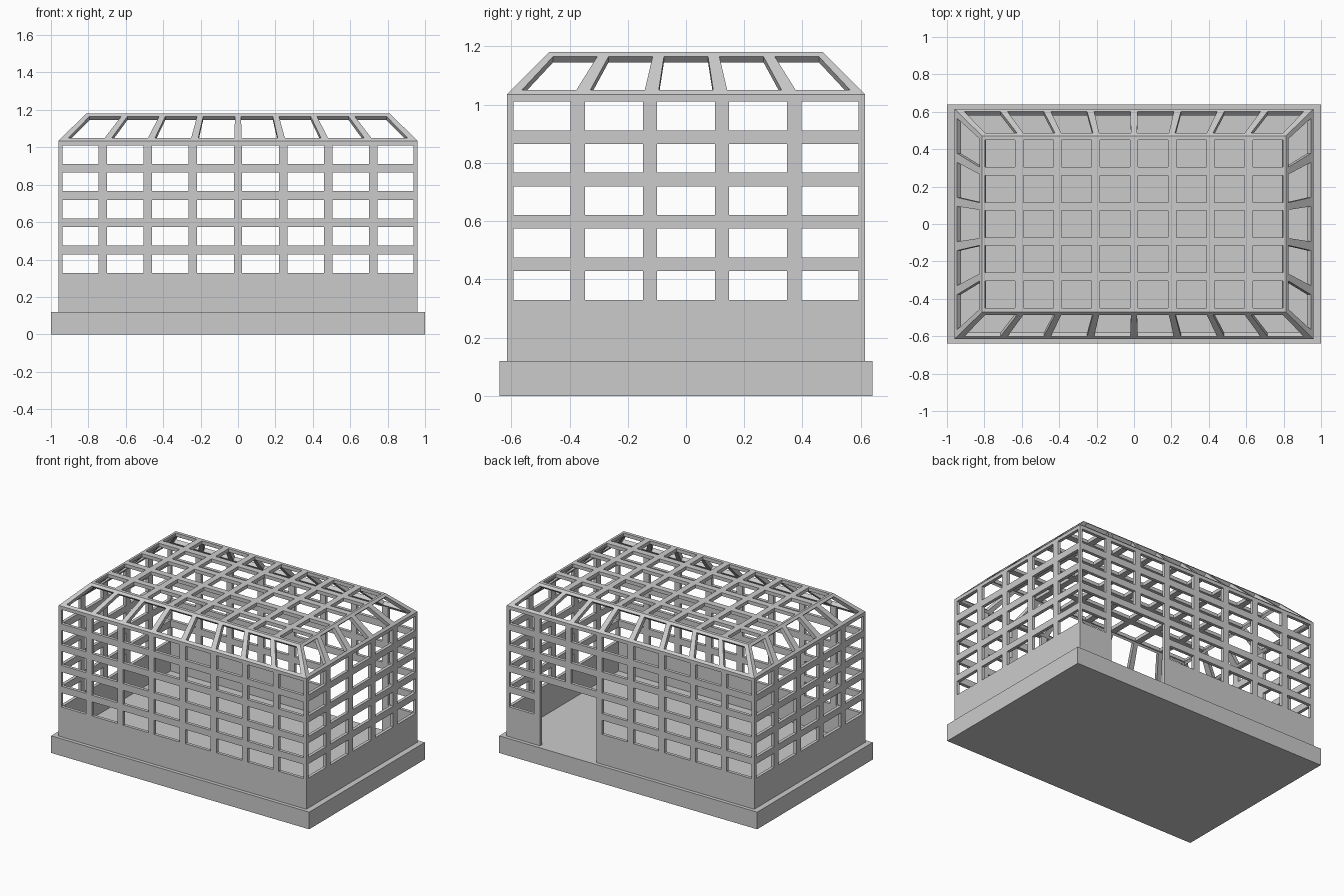
import bpy, bmesh
from math import pi
from mathutils import Vector, Matrix

if "Cube" in bpy.data.objects:
    bpy.data.objects.remove(bpy.data.objects["Cube"])


def bars(n, pitch, width):
    """Fractions 0..1 of bar/opening edges for n centred openings."""
    edges = [0.0]
    for k in range(n):
        c = 0.5 + (k - (n - 1) / 2) * pitch
        edges += [c - width / 2, c + width / 2]
    return edges + [1.0]


def lattice(name, corners, us, vs, thick, extra_open=()):
    """Flat panel with rectangular openings, thickened inwards."""
    a, b, c, d = [Vector(p) for p in corners]
    bm = bmesh.new()
    grid = [[bm.verts.new(a.lerp(b, u).lerp(d.lerp(c, u), v)) for u in us] for v in vs]
    for j in range(len(vs) - 1):
        for i in range(len(us) - 1):
            if (i % 2 and j % 2) or (i, j) in extra_open:
                continue
            bm.faces.new((grid[j][i], grid[j][i + 1], grid[j + 1][i + 1], grid[j + 1][i]))
    loose = [v for v in bm.verts if not v.link_faces]
    bmesh.ops.delete(bm, geom=loose, context='VERTS')
    bm.normal_update()
    me = bpy.data.meshes.new(name)
    bm.to_mesh(me)
    bm.free()
    ob = bpy.data.objects.new(name, me)
    bpy.context.collection.objects.link(ob)
    mod = ob.modifiers.new("thickness", 'SOLIDIFY')
    mod.thickness = thick
    mod.offset = -1


# Overall sizes
X, Y = 0.96, 0.615            # wall half sizes
TX, TY = 0.812, 0.471         # roof top half sizes
Z0, Z1, Z2 = 0.12, 1.035, 1.18

# Plinth
bpy.ops.mesh.primitive_cube_add(size=1, location=(0, 0, Z0 / 2))
base = bpy.context.object
base.name = "base_plinth"
base.scale = (2, 1.28, Z0)

# Window rows shared by all walls
rows = [0.0]
for k in range(5):
    z = 0.329 + 0.1457 * k
    rows += [(z - Z0) / (Z1 - Z0), (z + 0.099 - Z0) / (Z1 - Z0)]
rows.append(1.0)

# Doorway replaces two columns and two rows of the back wall
door = {(i, j) for i in (3, 4, 5) for j in range(4)}

# Four walls and four roof slopes
for k, side in enumerate(("front", "right", "back", "left")):
    rot = Matrix.Rotation(k * pi / 2, 3, 'Z')
    if k % 2 == 0:
        s, d, ts, td = X, Y, TX, TY
        wall_u = bars(8, 0.2412 / 1.92, 0.196 / 1.92)
        roof_u = bars(8, 0.1225, 0.1025)
    else:
        s, d, ts, td = Y, X, TY, TX
        wall_u = bars(5, 0.248 / 1.23, 0.199 / 1.23)
        roof_u = bars(5, 0.196, 0.156)
    low = [rot @ Vector((e * s, -d, Z0)) for e in (-1, 1)]
    eave = [rot @ Vector((e * s, -d, Z1)) for e in (-1, 1)]
    top = [rot @ Vector((e * ts, -td, Z2)) for e in (-1, 1)]
    lattice(side + "_wall", (low[0], low[1], eave[1], eave[0]), wall_u, rows, 0.022,
            door if side == "back" else ())
    lattice(side + "_roof_slope", (eave[0], eave[1], top[1], top[0]), roof_u,
            [0, 0.1, 0.9, 1], 0.028)

# Flat roof grid
lattice("roof_top", ((-TX, -TY, Z2), (TX, -TY, Z2), (TX, TY, Z2), (-TX, TY, Z2)),
        bars(8, 0.2045 / (2 * TX), 0.161 / (2 * TX)),
        bars(5, 0.188 / (2 * TY), 0.144 / (2 * TY)), 0.024)
